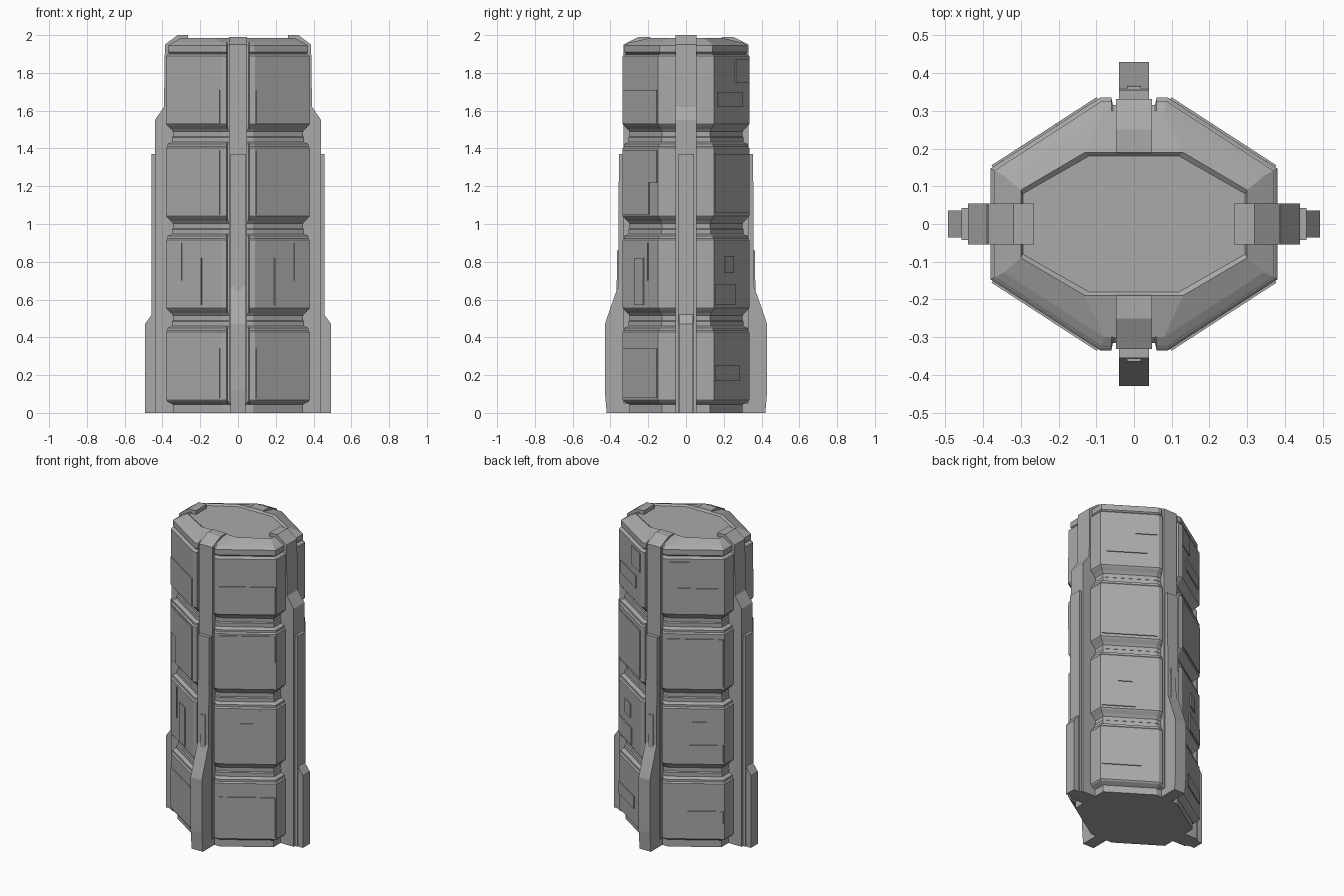
import bpy, bmesh
from mathutils import Vector

cube = bpy.data.objects.get("Cube")
if cube:
    bpy.data.objects.remove(cube)

grey = bpy.data.materials.new("concrete grey")
grey.use_nodes = True
grey.diffuse_color = (0.4, 0.4, 0.4, 1)
grey.node_tree.nodes["Principled BSDF"].inputs["Base Color"].default_value = (0.4, 0.4, 0.4, 1)

HX, HY = 0.38, 0.335            # half extents of the octagonal tower
CX, CY = 0.09, 0.147            # where the slanted sides begin
NORMAL = Vector((HY - CY, HX - CX, 0)).normalized()
REACH = NORMAL.x * HX + NORMAL.y * CY


def finish(name, bm):
    bmesh.ops.recalc_face_normals(bm, faces=bm.faces)
    mesh = bpy.data.meshes.new(name)
    bm.to_mesh(mesh)
    bm.free()
    mesh.materials.append(grey)
    obj = bpy.data.objects.new(name, mesh)
    bpy.context.collection.objects.link(obj)
    return obj


def mirrored(quarter):
    """Close a quarter outline (from the x side to the y side) into a ring."""
    right = quarter + [(-x, y) for x, y in reversed(quarter)]
    return right + [(-x, -y) for x, y in right]


def outline(inset):
    """Tower outline moved inwards, with a channel on the y sides."""
    x, y, r = HX - inset, HY - inset, REACH - inset
    return mirrored([(x, (r - NORMAL.x * x) / NORMAL.y),
                     ((r - NORMAL.y * y) / NORMAL.x, y),
                     (0.06, y), (0.056, min(y, 0.315))])


def roof_outline(x, y, cx, cy):
    return mirrored([(x, cy), (cx, y), (0.06, y), (0.056, y)])


def loft(name, rings):
    bm = bmesh.new()
    loops = [[bm.verts.new((x, y, z)) for x, y in ring] for ring, z in rings]
    for low, high in zip(loops, loops[1:]):
        for i in range(len(low)):
            j = (i + 1) % len(low)
            bm.faces.new((low[i], low[j], high[j], high[i]))
    bm.faces.new(loops[0][::-1])
    bm.faces.new(loops[-1])
    return finish(name, bm)


def prism(bm, points, push):
    base = [bm.verts.new(p) for p in points]
    face = bm.faces.new(base)
    new = bmesh.ops.extrude_face_region(bm, geom=[face])["geom"]
    bmesh.ops.translate(bm, vec=push, verts=[v for v in new if isinstance(v, bmesh.types.BMVert)])


def fins(name, axis, half, profile):
    """Upright fins with a side profile of (radius, z), on both ends of an axis."""
    bm = bmesh.new()
    for s in (1, -1):
        if axis == "x":
            prism(bm, [(s * r, -half, z) for r, z in profile], (0, 2 * half, 0))
        else:
            prism(bm, [(-half, s * r, z) for r, z in profile], (2 * half, 0, 0))
    return finish(name, bm)


# Tower body: four stacked tiers split by bevelled grooves, then the sloped roof
rings = [(outline(0.035), 0), (outline(0.035), 0.045)]
for tier in range(4):
    low = 0.06 + tier * 0.487
    rings += [(outline(0.006), low), (outline(0), low + 0.008),
              (outline(0), low + 0.368), (outline(0.008), low + 0.376)]
    if tier < 3:
        rings += [(outline(0.008), low + 0.39), (outline(0.03), low + 0.4),
                  (outline(0.03), low + 0.425), (outline(0.036), low + 0.43),
                  (outline(0.036), low + 0.455), (outline(0.024), low + 0.47)]
rings += [(outline(0.02), 1.9), (outline(0.01), 1.91), (outline(0.01), 1.945),
          (outline(0.035), 1.96), (roof_outline(0.3, 0.19, 0.13, 0.09), 1.985),
          (roof_outline(0.295, 0.18, 0.12, 0.08), 1.975)]
loft("tower_body", rings)

# Stepped buttresses on the x sides
fins("side_buttress", "x", 0.055,
     [(0.2, 0), (0.44, 0), (0.44, 1.55), (0.392, 1.62), (0.387, 1.95),
      (0.32, 2), (0.265, 2), (0.265, 1.9), (0.2, 1.9)])
fins("side_buttress_rib", "x", 0.042, [(0.4, 0), (0.457, 0), (0.457, 1.37), (0.4, 1.37)])
fins("side_buttress_foot", "x", 0.036,
     [(0.4, 0), (0.493, 0), (0.493, 0.47), (0.457, 0.52), (0.4, 0.52)])

# Front and back spines
fins("spine", "y", 0.048,
     [(0.15, 0.05), (0.332, 0.05), (0.332, 1.95), (0.25, 1.99), (0.19, 1.99), (0.15, 1.9)])
fins("spine_foot", "y", 0.04,
     [(0.2, 0), (0.42, 0), (0.43, 0.12), (0.43, 0.47), (0.36, 0.67),
      (0.355, 1.37), (0.2, 1.37)])
fins("spine_rib", "y", 0.018, [(0.3, 0.6), (0.368, 0.62), (0.364, 0.86), (0.3, 0.86)])


def cladding(name, sx, sy, patches):
    """Thin plates on one slanted side: (start, end) along the side, (low, high) in z."""
    bm = bmesh.new()
    a, b = Vector((sx * HX, sy * CY, 0)), Vector((sx * CX, sy * HY, 0))
    out = Vector((sx * NORMAL.x, sy * NORMAL.y, 0))
    for start, end, low, high in patches:
        p, q = a.lerp(b, start), a.lerp(b, end)
        up = Vector((0, 0, 1))
        prism(bm, [v - out * 0.003 for v in
                   (p + up * low, q + up * low, q + up * high, p + up * high)], out * 0.009)
    return finish(name, bm)


# Cladding plates and narrow slats on the slanted sides
even = [(0.02, 0.98, 1.53, 1.71), (0.02, 0.25, 1.22, 1.39), (0.25, 0.98, 1.05, 1.39),
        (0.02, 0.98, 0.08, 0.34), (0.4, 0.65, 0.57, 0.82), (0.27, 0.29, 0.7, 0.9)]
odd = [(0.3, 0.55, 0.74, 0.83), (0.02, 0.7, 0.17, 0.25), (0.02, 0.6, 0.57, 0.68),
       (0.02, 0.98, 1.06, 1.37), (0.1, 0.8, 1.62, 1.7), (0.6, 0.98, 1.75, 1.87)]
for side, sy in (("front", -1), ("back", 1)):
    for hand, sx in (("left", 1), ("right", -1)):
        cladding(f"{side}_{hand}_cladding", sx, sy, even if sy < 0 else odd)
